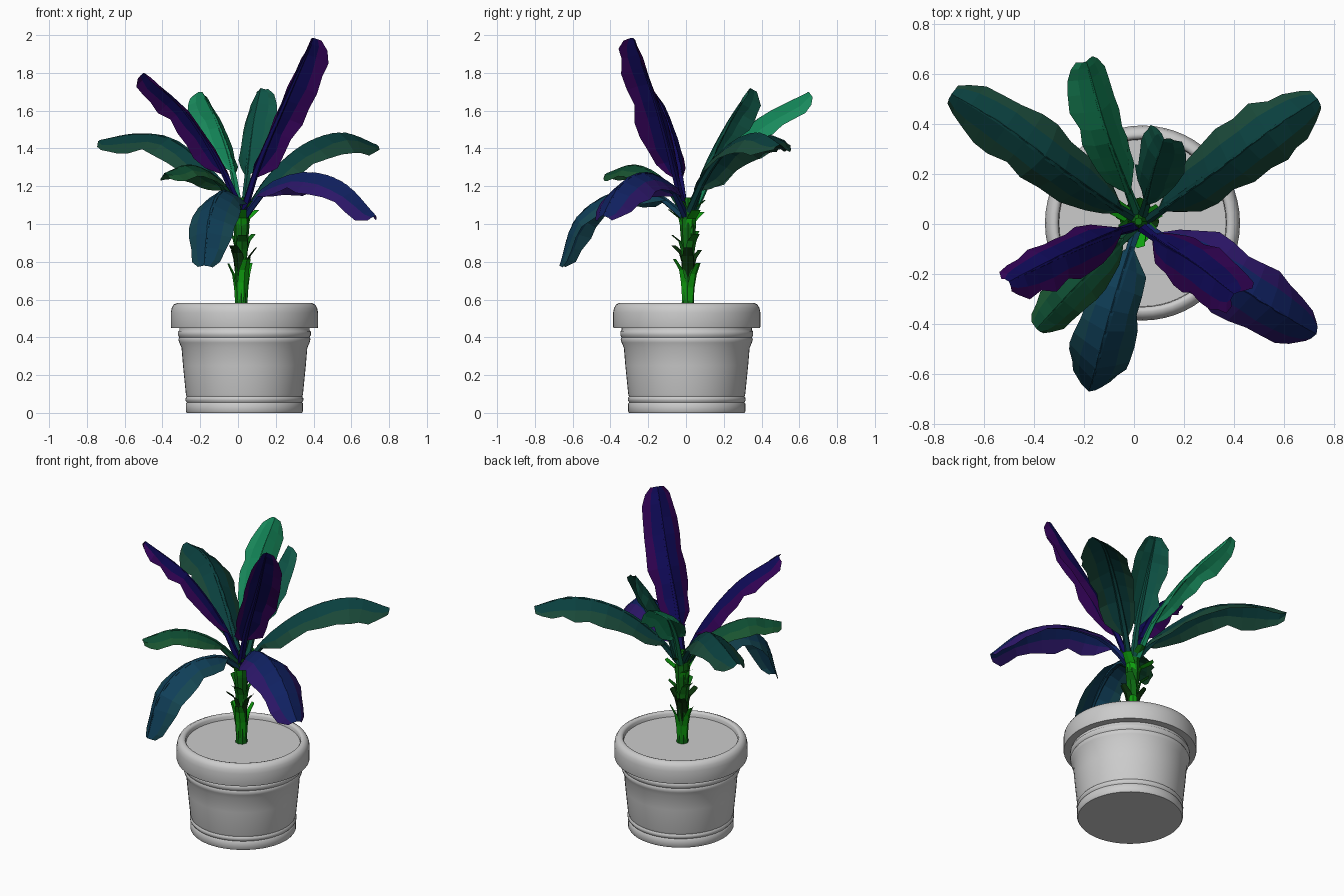
import bpy, math, random
from mathutils import Vector

if "Cube" in bpy.data.objects:
    bpy.data.objects.remove(bpy.data.objects["Cube"])

random.seed(4)
UP = Vector((0, 0, 1))


def material(name, rgb):
    m = bpy.data.materials.new(name)
    m.diffuse_color = (*rgb, 1)
    m.use_nodes = True
    m.node_tree.nodes["Principled BSDF"].inputs["Base Color"].default_value = m.diffuse_color
    return m


def make(name, verts, faces, mats=(), slots=None, smooth=None):
    me = bpy.data.meshes.new(name)
    me.from_pydata([tuple(v) for v in verts], [], faces)
    for m in mats:
        me.materials.append(m)
    if slots:
        for p, s in zip(me.polygons, slots):
            p.material_index = s
    ob = bpy.data.objects.new(name, me)
    bpy.context.collection.objects.link(ob)
    if smooth:
        bpy.ops.object.select_all(action='DESELECT')
        ob.select_set(True)
        bpy.context.view_layer.objects.active = ob
        bpy.ops.object.shade_smooth_by_angle(angle=math.radians(smooth))
    return ob


def lathe(name, profile, centre, n, mats=(), smooth=None):
    verts, faces = [], []
    for r, z in profile:
        for i in range(n):
            a = math.tau * i / n
            verts.append((centre[0] + r * math.cos(a), centre[1] + r * math.sin(a), z))
    for k in range(len(profile) - 1):
        for i in range(n):
            j = (i + 1) % n
            faces.append((k * n + i, k * n + j, (k + 1) * n + j, (k + 1) * n + i))
    faces.append(tuple(reversed(range(n))))
    faces.append(tuple(range(len(verts) - n, len(verts))))
    return make(name, verts, faces, mats, None, smooth)


def spline(pts, t):
    """Point on a Catmull-Rom curve through pts, t in 0..1."""
    p = [Vector(q) for q in pts]
    p = [2 * p[0] - p[1]] + p + [2 * p[-1] - p[-2]]
    s = min(max(t, 0), 0.99999) * (len(p) - 3)
    i, f = int(s), s - int(s)
    a, b, c, d = p[i:i + 4]
    return 0.5 * (2 * b + (c - a) * f + (2 * a - 5 * b + 4 * c - d) * f * f
                  + (3 * b - a - 3 * c + d) * f ** 3)


def frame(pts, t, roll):
    """Position, sideways and upward directions along a leaf rib."""
    tan = (spline(pts, t + 0.02) - spline(pts, t - 0.02)).normalized()
    side = tan.cross(UP).normalized()
    nor = side.cross(tan)
    r = math.radians(roll)
    s2 = side * math.cos(r) + nor * math.sin(r)
    return spline(pts, t), s2, s2.cross(tan)


# pot with rounded rim, beads and foot
pot_profile = [(0.305, 0), (0.31, 0.008), (0.31, 0.05), (0.305, 0.056), (0.312, 0.066),
               (0.312, 0.078), (0.306, 0.086), (0.31, 0.1), (0.325, 0.25), (0.333, 0.345),
               (0.345, 0.372), (0.35, 0.39), (0.345, 0.4), (0.352, 0.412), (0.352, 0.43),
               (0.345, 0.437), (0.345, 0.45), (0.388, 0.45), (0.39, 0.457), (0.39, 0.53),
               (0.385, 0.555), (0.374, 0.574), (0.355, 0.583), (0.343, 0.58), (0.336, 0.57),
               (0.334, 0.54)]
POT = (0.034, 0.004)
lathe("pot", pot_profile, POT, 56, smooth=50)
lathe("soil", [(0.334, 0.53), (0.334, 0.55)], POT, 56)

# trunk
bright = material("bright_green", (0.005, 0.36, 0.005))
mid = material("mid_green", (0.004, 0.15, 0.006))
dark = material("dark_bark", (0.003, 0.03, 0.003))
lathe("trunk", [(0.036, 0.545), (0.031, 0.6), (0.034, 0.75), (0.03, 0.85),
                (0.042, 0.98), (0.04, 1.07), (0.015, 1.14)], (0.018, 0.01), 8, [mid])


# sheath stubs hugging the trunk and flaring outward
def sheath(name, az, z0, z1, flare, mat):
    verts, faces = [], []
    rows = [(0.032, 0, 0.75), (0.039, 0.45, 0.75), (0.05, 0.75, 0.5), (flare, 1, 0.22)]
    for r, t, spread in rows:
        for k in (-1, 0, 1):
            a = az + k * spread * 1.3
            rr = r * (1 if k == 0 else 0.95)
            verts.append((0.018 + rr * math.cos(a), 0.01 + rr * math.sin(a),
                          z0 + (z1 - z0) * t))
    for i in range(3):
        for k in range(2):
            q = i * 3 + k
            faces.append((q, q + 1, q + 4, q + 3))
    make(name, verts, faces, [mat])


tiers = [(0.57, 0.81, 0.08, 0.9, bright), (0.71, 0.88, 0.09, 0.0, dark),
         (0.79, 0.96, 0.09, 0.6, mid), (0.88, 1.08, 0.115, 0.5, bright),
         (0.95, 1.13, 0.09, 1.5, mid)]
for n, (z0, z1, flare, a0, mat) in enumerate(tiers):
    for k in range(3):
        sheath(f"sheath_{n}_{k}", a0 + k * math.tau / 3, z0 + random.uniform(-.02, .02),
               z1 + random.uniform(-.02, .01), flare * random.uniform(.85, 1.1), mat)

# leaf outline: position along the blade and relative half width
OUTLINE = [(0, .06), (.06, .42), (.14, .72), (.25, .93), (.36, .93), (.47, 1), (.58, .97),
           (.69, 1), (.8, .92), (.89, .82), (.96, .62), (1, .34)]


def leaf(name, pts, width, start, fold, roll, inner, outer):
    mats = [material(name + "_inner", inner), material(name + "_outer", outer)]
    cols = (-1, -.55, 0, .55, 1)
    verts, faces, slots = [], [], []
    for n, (b, w) in enumerate(OUTLINE):
        p, side, nor = frame(pts, start + (1 - start) * b, roll)
        for u in cols:
            wob = random.uniform(.86, 1.12) if abs(u) == 1 else 1
            half = width * 0.5 * w * wob
            ang = math.radians(fold * (0.7 + 0.35 * abs(u)))
            lift = random.uniform(-.008, .008) if u else 0
            verts.append(p + side * (u * half * math.cos(ang))
                         + nor * (lift - abs(u) * half * math.sin(ang)))
    for i in range(len(OUTLINE) - 1):
        for k in range(4):
            q = i * 5 + k
            faces.append((q, q + 1, q + 6, q + 5))
            slots.append(1 if k in (0, 3) else 0)
    make(name, verts, faces, mats, slots)
    # stalk and rib under the blade
    verts, faces, steps, sides = [], [], 10, 5
    for i in range(steps + 1):
        t = i / steps * 0.97
        p, side, nor = frame(pts, t, roll)
        r = 0.019 * (1 - t) ** 0.8 + 0.002
        for k in range(sides):
            a = math.tau * k / sides
            verts.append(p + side * (r * math.cos(a)) + nor * (r * math.sin(a) - 0.9 * r))
    for i in range(steps):
        for k in range(sides):
            j = (k + 1) % sides
            faces.append((i * sides + k, i * sides + j, (i + 1) * sides + j, (i + 1) * sides + k))
    make(name + "_rib", verts, faces, [mats[0]])


TEAL, MOSS = (0.003, 0.05, 0.048), (0.01, 0.065, 0.04)
NAVY, PURPLE = (0.005, 0.003, 0.1), (0.035, 0.001, 0.1)
leaf("leaf_back_left", [(0.02, 0.01, 1.08), (-0.12, 0.1, 1.27), (-0.33, 0.25, 1.445),
                        (-0.53, 0.40, 1.48), (-0.73, 0.52, 1.445)],
     0.31, .12, 37, 0, TEAL, MOSS)
leaf("leaf_back_right", [(0.04, 0.01, 1.08), (0.17, 0.1, 1.27), (0.35, 0.23, 1.425),
                         (0.55, 0.38, 1.485), (0.735, 0.5, 1.42)],
     0.32, .12, 37, 0, TEAL, MOSS)
leaf("leaf_back_tall", [(0.02, 0.03, 1.08), (-0.03, 0.16, 1.33), (-0.11, 0.37, 1.55),
                        (-0.19, 0.65, 1.70)],
     0.24, .25, 36, -14, (0.006, 0.22, 0.09), (0.01, 0.26, 0.11))
leaf("leaf_back_small", [(0.025, 0.02, 1.08), (0.05, 0.1, 1.31), (0.08, 0.22, 1.54),
                         (0.12, 0.34, 1.72)],
     0.24, .25, 34, 14, (0.004, 0.085, 0.06), (0.006, 0.1, 0.065))
leaf("leaf_right_tall", [(0.02, 0.0, 1.08), (0.11, -0.07, 1.35), (0.25, -0.16, 1.66),
                         (0.40, -0.28, 1.985)],
     0.28, .2, 36, 8, NAVY, PURPLE)
leaf("leaf_left_tall", [(0.02, 0.0, 1.1), (-0.1, -0.04, 1.35), (-0.28, -0.12, 1.61),
                        (-0.50, -0.23, 1.80)],
     0.25, .2, 36, -14, NAVY, PURPLE)
leaf("leaf_right_droop", [(0.03, 0.0, 1.06), (0.16, -0.08, 1.21), (0.36, -0.21, 1.275),
                          (0.56, -0.34, 1.22), (0.73, -0.44, 1.045)],
     0.33, .14, 34, 0, (0.005, 0.015, 0.12), (0.025, 0.008, 0.14))
leaf("leaf_front_droop", [(0.02, 0.0, 1.05), (-0.03, -0.15, 1.16), (-0.1, -0.38, 1.17),
                          (-0.155, -0.585, 1.03), (-0.18, -0.67, 0.78)],
     0.31, .16, 34, 0, (0.005, 0.05, 0.1), (0.008, 0.065, 0.09))
leaf("leaf_front_left", [(0.02, 0.0, 1.08), (-0.1, -0.12, 1.24), (-0.25, -0.27, 1.315),
                         (-0.39, -0.42, 1.27)],
     0.24, .18, 36, 0, (0.004, 0.07, 0.03), (0.01, 0.09, 0.03))
